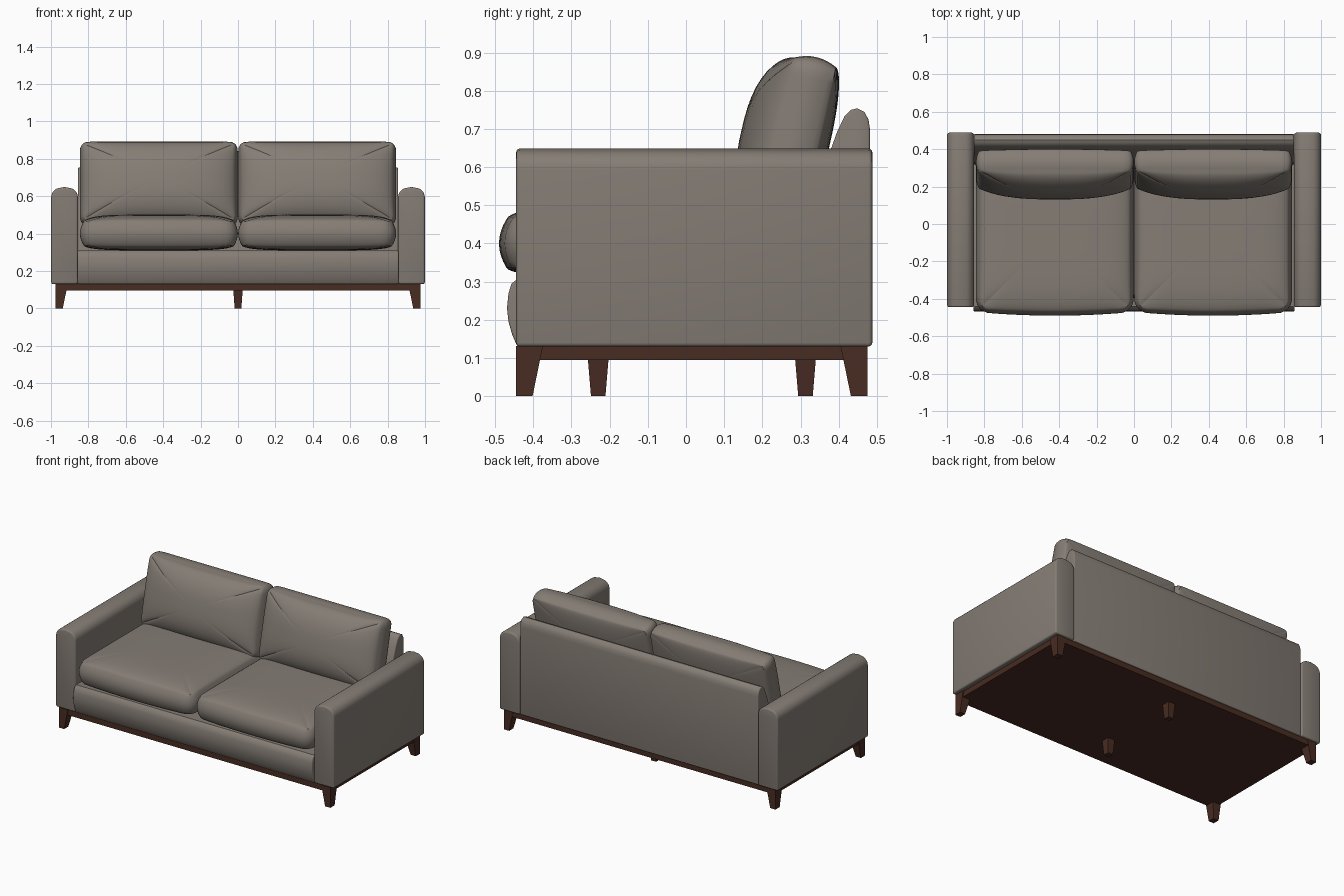
import bpy, bmesh, math
from mathutils import Matrix, Vector

if "Cube" in bpy.data.objects:
    bpy.data.objects.remove(bpy.data.objects["Cube"])


def material(name, rgb):
    m = bpy.data.materials.new(name)
    m.diffuse_color = (*rgb, 1)
    m.use_nodes = True
    m.node_tree.nodes["Principled BSDF"].inputs["Base Color"].default_value = m.diffuse_color
    return m


FABRIC = material("warm grey fabric", (0.235, 0.205, 0.178))
WOOD = material("dark brown wood", (0.065, 0.025, 0.016))


def finish(bm, name, mat, smooth=True, angle=35):
    bmesh.ops.recalc_face_normals(bm, faces=bm.faces[:])
    me = bpy.data.meshes.new(name)
    bm.to_mesh(me)
    bm.free()
    me.materials.append(mat)
    if smooth:
        for p in me.polygons:
            p.use_smooth = True
        me.set_sharp_from_angle(angle=math.radians(angle))
    ob = bpy.data.objects.new(name, me)
    bpy.context.collection.objects.link(ob)
    return ob


def prism(name, profile, axis, a, b, bevel=0.01):
    """Extrude a profile, (x,z) along y or (y,z) along x, and round its sharp edges."""
    bm = bmesh.new()
    place = (lambda p, t: (p[0], t, p[1])) if axis == 'y' else (lambda p, t: (t, p[0], p[1]))
    r0 = [bm.verts.new(place(p, a)) for p in profile]
    r1 = [bm.verts.new(place(p, b)) for p in profile]
    n = len(profile)
    bm.faces.new(r0)
    bm.faces.new(r1)
    for i in range(n):
        j = (i + 1) % n
        bm.faces.new((r0[i], r0[j], r1[j], r1[i]))
    bmesh.ops.recalc_face_normals(bm, faces=bm.faces[:])
    sharp = [e for e in bm.edges if e.calc_face_angle(0) > math.radians(50)]
    bmesh.ops.bevel(bm, geom=sharp, offset=bevel, segments=3, profile=0.5, affect='EDGES')
    return finish(bm, name, FABRIC)


def frustum(name, top, bottom, z0, z1):
    """Four-sided wooden block; top and bottom are (x0, x1, y0, y1)."""
    bm = bmesh.new()
    rings = []
    for (x0, x1, y0, y1), z in ((bottom, z0), (top, z1)):
        rings.append([bm.verts.new(c) for c in
                      ((x0, y0, z), (x1, y0, z), (x1, y1, z), (x0, y1, z))])
    lo, hi = rings
    bm.faces.new(lo)
    bm.faces.new(hi)
    for i in range(4):
        j = (i + 1) % 4
        bm.faces.new((lo[i], lo[j], hi[j], hi[i]))
    return finish(bm, name, WOOD, smooth=False)


def cushion(name, hx, hy, h, crown_top, crown_bottom, p, r, bulge, bow, matrix):
    """Boxed cushion: domed top and bottom panels joined by a bulging band."""
    n, rings, band, q = 20, 11, 8, 0.6
    t = [-math.cos(math.pi * i / n) for i in range(n)]
    square = ([(v, -1) for v in t] + [(1, v) for v in t] +
              [(-v, 1) for v in t] + [(-1, -v) for v in t])
    outline = []
    for u, v in square:
        pt = Vector((u * hx, v * hy))
        core = Vector((max(r - hx, min(hx - r, pt.x)), max(r - hy, min(hy - r, pt.y))))
        nrm = (pt - core).normalized()
        pos = core + nrm * r
        if pos.y < 0:
            pos.y -= bow * (1 - u * u) * (-pos.y / hy)
        outline.append((pos, nrm))
    bm = bmesh.new()

    def panel(crown, sign):
        out = []
        for k in range(1, rings + 1):
            s = math.sin(k / rings * math.pi / 2)
            ring = []
            for (u, v), (pos, _) in zip(square, outline):
                f = max(0, 1 - abs(s * u) ** p) * max(0, 1 - abs(s * v) ** p)
                if k == rings:
                    f = 0
                ring.append(bm.verts.new((pos.x * s, pos.y * s, sign * (h + crown * f ** q))))
            out.append(ring)
        return bm.verts.new((0, 0, sign * (h + crown))), out

    c_top, top = panel(crown_top, 1)
    c_bot, bot = panel(crown_bottom, -1)
    side = []
    for k in range(1, band):
        w = 1 - 2 * k / band
        off = bulge * (1 - w * w)
        side.append([bm.verts.new((pos.x + nr.x * off, pos.y + nr.y * off, w * h))
                     for pos, nr in outline])
    loops = top + side + bot[::-1]
    m = len(square)
    for a, b in zip(loops, loops[1:]):
        for i in range(m):
            j = (i + 1) % m
            bm.faces.new((a[i], a[j], b[j], b[i]))
    for c, ring in ((c_top, top[0]), (c_bot, bot[0])):
        for i in range(m):
            bm.faces.new((c, ring[i], ring[(i + 1) % m]))
    bm.transform(matrix)
    return finish(bm, name, FABRIC, angle=40)


# Wooden plinth
plinth = (-0.968, 0.968, -0.44, 0.472)
frustum("plinth", plinth, plinth, 0.095, 0.132)

# Corner legs, straight outside and tapered inside
for side, sx in (("left", -1), ("right", 1)):
    for end, y_out, sy in (("front", -0.445, 1), ("back", 0.475, -1)):
        def foot(wx, wy):
            xs = sorted((sx * 0.975, sx * (0.975 - wx)))
            ys = sorted((y_out, y_out + sy * wy))
            return (*xs, *ys)
        frustum(f"{end}_leg_{side}", foot(0.065, 0.07), foot(0.038, 0.043), 0, 0.131)

# Middle support legs
for end, y in (("front", -0.23), ("back", 0.313)):
    frustum(f"middle_leg_{end}", (-0.025, 0.025, y - 0.027, y + 0.027),
            (-0.018, 0.018, y - 0.019, y + 0.019), 0, 0.096)

# Arms with rounded tops
for side, sx in (("left", -1), ("right", 1)):
    r, cx, hw, top = 0.052, sx * 0.9275, 0.0715, 0.645
    prof = [(cx - hw, 0.13), (cx + hw, 0.13)]
    for c, start in ((cx + hw - r, 0), (cx - hw + r, 90)):
        for k in range(8):
            a = math.radians(start + 90 * k / 7)
            prof.append((c + r * math.cos(a), top - r + r * math.sin(a)))
        if start == 0:
            prof.append((cx, top + 0.004))
    prism(f"arm_{side}", prof, 'y', -0.445, 0.488)

# Backrest with a leaning front and rounded top
prism("backrest", [(0.30, 0.13), (0.482, 0.13), (0.482, 0.70), (0.478, 0.725), (0.467, 0.745),
                   (0.448, 0.754), (0.432, 0.75), (0.415, 0.733), (0.395, 0.69),
                   (0.37, 0.62), (0.33, 0.45)], 'x', -0.855, 0.855, 0.006)

# Seat rail with a softly bulging front
prism("seat_rail", [(-0.442, 0.13), (-0.455, 0.16), (-0.465, 0.195), (-0.469, 0.23),
                    (-0.465, 0.27), (-0.457, 0.295), (-0.44, 0.308), (0.35, 0.308),
                    (0.35, 0.13)], 'x', -0.858, 0.858, 0.006)

# Seat and back cushions, one pair per side
for side, sx in (("left", -1), ("right", 1)):
    cushion(f"seat_cushion_{side}", 0.402, 0.396, 0.064, 0.037, 0.026, 5, 0.05, 0.02, 0.018,
            Matrix.Translation((sx * 0.423, -0.056, 0.40)))
    lean = Matrix.Rotation(math.radians(77), 4, 'X')
    cushion(f"back_cushion_{side}", 0.408, 0.214, 0.056, 0.092, 0.03, 2.6, 0.03, 0.014, 0,
            Matrix.Translation((sx * 0.423, 0.29, 0.666)) @ lean)
